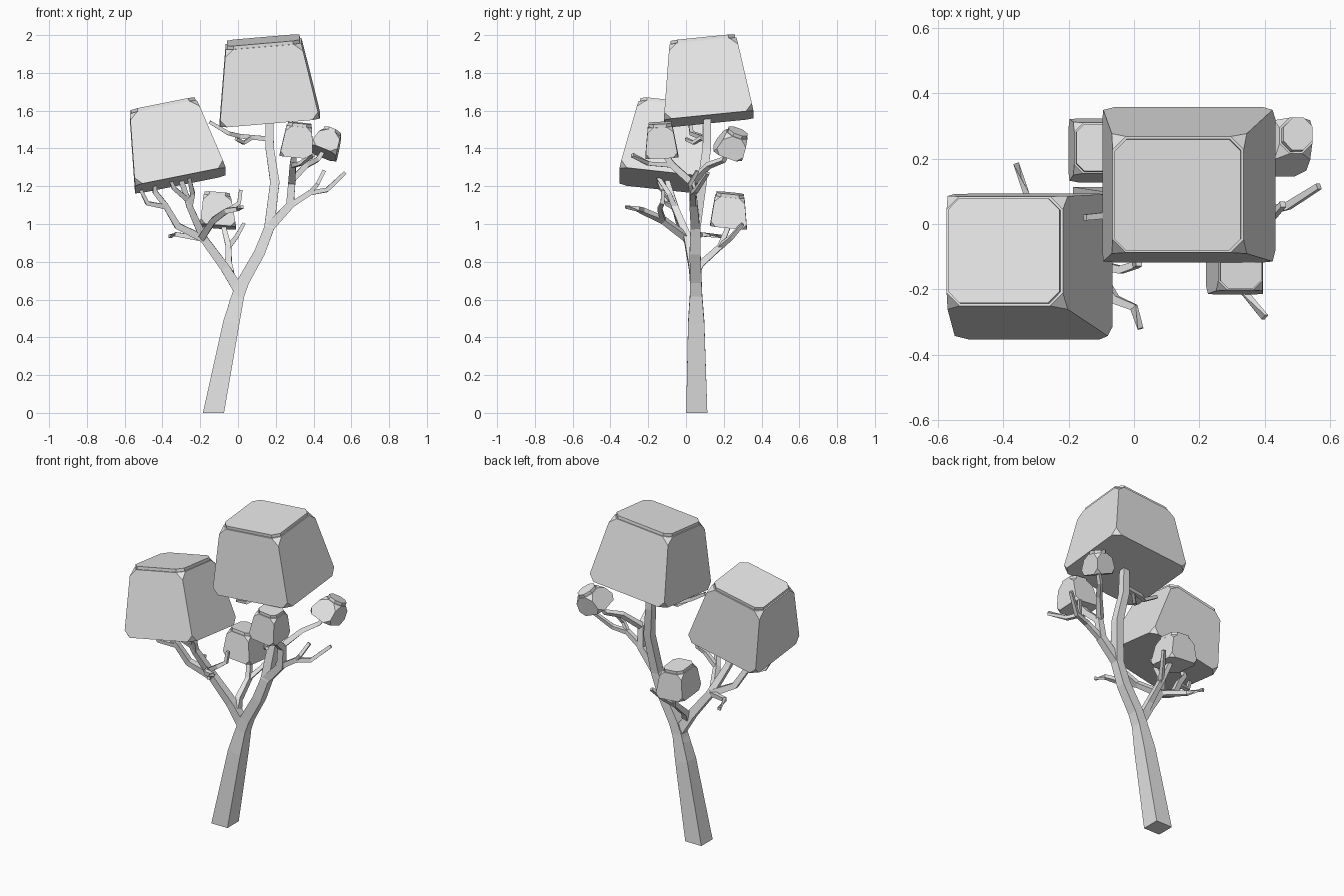
import bpy, bmesh
from mathutils import Vector

if "Cube" in bpy.data.objects:
    bpy.data.objects.remove(bpy.data.objects["Cube"])

grey = bpy.data.materials.new("plain_grey")
grey.use_nodes = True
grey.diffuse_color = (0.8, 0.8, 0.8, 1)
grey.node_tree.nodes["Principled BSDF"].inputs["Base Color"].default_value = (0.8, 0.8, 0.8, 1)


def finish(name, bm):
    bmesh.ops.recalc_face_normals(bm, faces=bm.faces)
    mesh = bpy.data.meshes.new(name)
    bm.to_mesh(mesh)
    bm.free()
    mesh.materials.append(grey)
    obj = bpy.data.objects.new(name, mesh)
    bpy.context.collection.objects.link(obj)
    return obj


def skin(bm, rings):
    """Join matching rings of vertices and cap both ends."""
    for a, b in zip(rings, rings[1:]):
        for i in range(len(a)):
            j = (i + 1) % len(a)
            bm.faces.new((a[i], a[j], b[j], b[i]))
    bm.faces.new(rings[0][::-1])
    return bm.faces.new(rings[-1])


def limb(name, start, end, *points):
    """Four-sided tapering limb along a path, radius running from start to end."""
    bm = bmesh.new()
    pts = [Vector(p) for p in points]
    rings = []
    for k, p in enumerate(pts):
        t = (pts[min(k + 1, len(pts) - 1)] - pts[max(k - 1, 0)]).normalized()
        if k == 0 and p.z == 0:
            t = Vector((0, 0, 1))
        ref = Vector((0, 1, 0)) if abs(t.y) < 0.85 else Vector((0, 0, 1))
        u = ref.cross(t).normalized()
        v = t.cross(u)
        r = start + (end - start) * k / (len(pts) - 1)
        rings.append([bm.verts.new(p + r * (u * a + v * b))
                      for a, b in ((-1, -1), (1, -1), (1, 1), (-1, 1))])
    skin(bm, rings)
    return finish(name, bm)


def crown(name, base, base_size, top, top_size, tilt, chamfer):
    """Tilted tapering block with clipped corners and a thin lid."""
    bm = bmesh.new()
    rings = []
    for c, s in ((base, base_size), (top, top_size)):
        ring = []
        for a, b in ((-1, -1), (1, -1), (1, 1), (-1, 1)):
            dx, dy = a * s[0] / 2, b * s[1] / 2
            ring.append(bm.verts.new((c[0] + dx, c[1] + dy,
                                      c[2] + dx * tilt[0] + dy * tilt[1])))
        rings.append(ring)
    lid = skin(bm, rings)
    bmesh.ops.recalc_face_normals(bm, faces=bm.faces)
    up = lid.normal.copy()
    bmesh.ops.bevel(bm, geom=bm.verts[:], offset=chamfer, affect='VERTICES', segments=1)
    # lid: narrow ledge, then a low step
    bm.normal_update()
    lid = max(bm.faces, key=lambda f: f.calc_center_median().dot(up))
    bmesh.ops.inset_region(bm, faces=[lid], thickness=chamfer * 0.2)
    step = bmesh.ops.extrude_discrete_faces(bm, faces=[lid])["faces"][0]
    bmesh.ops.translate(bm, verts=step.verts[:], vec=up * 0.018)
    return finish(name, bm)


# Foliage blocks
crown("upper_crown", (.168, .12, 1.555), (.53, .475), (.135, .09, 1.955), (.4, .355), (.085, .1), .04)
crown("left_crown", (-.305, -.13, 1.23), (.48, .445), (-.395, -.083, 1.605), (.355, .335), (.2, -.11), .04)
crown("front_tuft", (.307, -.128, 1.355), (.175, .175), (.325, -.137, 1.517), (.135, .13), (-.1, .05), .028)
crown("back_tuft", (-.105, .225, .985), (.19, .195), (-.11, .232, 1.145), (.145, .155), (-.08, -.1), .028)
crown("side_tuft", (.45, .22, 1.375), (.14, .15), (.495, .27, 1.475), (.1, .11), (-.4, -.35), .033)

# Trunk and the two main stems
limb("trunk", .056, .03, (-.13, .057, 0), (-.035, .054, .48), (.01, .053, .66))
limb("right_stem", .033, .02, (-.015, .053, .58), (.03, .052, .7), (.115, .048, .85), (.165, .05, .98),
     (.195, .085, 1.22), (.168, .11, 1.4), (.166, .113, 1.57))
limb("left_stem", .028, .013, (.01, .053, .64), (-.07, .04, .77), (-.18, .01, .92),
     (-.255, -.06, 1.09), (-.3, -.1, 1.23))

# Right side branches
limb("right_branch", .024, .014, (.165, .05, .98), (.275, .04, 1.1), (.285, .03, 1.22),
     (.29, -.07, 1.31), (.3, -.12, 1.38))
limb("right_low_branch", .016, .009, (.265, .04, 1.09), (.38, .035, 1.165), (.47, .055, 1.18), (.565, .115, 1.27))
limb("right_low_twig", .011, .009, (.38, .035, 1.165), (.42, .02, 1.21), (.455, .06, 1.28))
limb("side_tuft_branch", .016, .01, (.285, .04, 1.23), (.36, .12, 1.31), (.42, .2, 1.34), (.46, .23, 1.4))
limb("front_tuft_twig", .012, .009, (.29, -.07, 1.31), (.33, -.2, 1.32), (.4, -.285, 1.365))
limb("upper_twig", .013, .009, (.168, .11, 1.45), (.01, .07, 1.465), (-.05, .03, 1.48), (-.15, .02, 1.54))
limb("upper_twig_fork", .01, .008, (.08, .09, 1.46), (.03, .04, 1.43), (-.01, 0, 1.45))

# Left side branches
limb("left_outer_branch", .02, .01, (-.18, .01, .92), (-.32, -.03, .99), (-.385, -.06, 1.1),
     (-.44, -.08, 1.17), (-.44, -.1, 1.23))
limb("left_outer_twig", .013, .009, (-.38, -.06, 1.09), (-.48, -.1, 1.11), (-.515, -.12, 1.18))
limb("left_inner_branch", .015, .01, (-.255, -.06, 1.09), (-.24, -.09, 1.16), (-.26, -.15, 1.25))
limb("left_mid_twig", .013, .009, (-.27, -.08, 1.13), (-.34, -.13, 1.19), (-.36, -.15, 1.24))
limb("left_back_twig", .014, .009, (-.18, .01, .92), (-.325, .08, .945), (-.36, .185, .935))
limb("left_front_branch", .018, .009, (-.19, 0, .93), (-.13, -.12, 1.02), (-.06, -.23, 1.07),
     (0, -.255, 1.08), (.02, -.32, 1.09))
limb("left_front_twig", .013, .009, (-.13, -.12, 1.02), (-.04, -.14, 1.08), (.005, -.125, 1.11), (.015, -.12, 1.18))

# Back tuft branch
limb("back_branch", .02, .012, (-.04, .05, .74), (-.05, .08, .79), (-.05, .18, .88), (-.08, .23, 1))
limb("back_twig", .013, .009, (-.05, .18, .88), (-.01, .24, .93), (.03, .3, 1))
